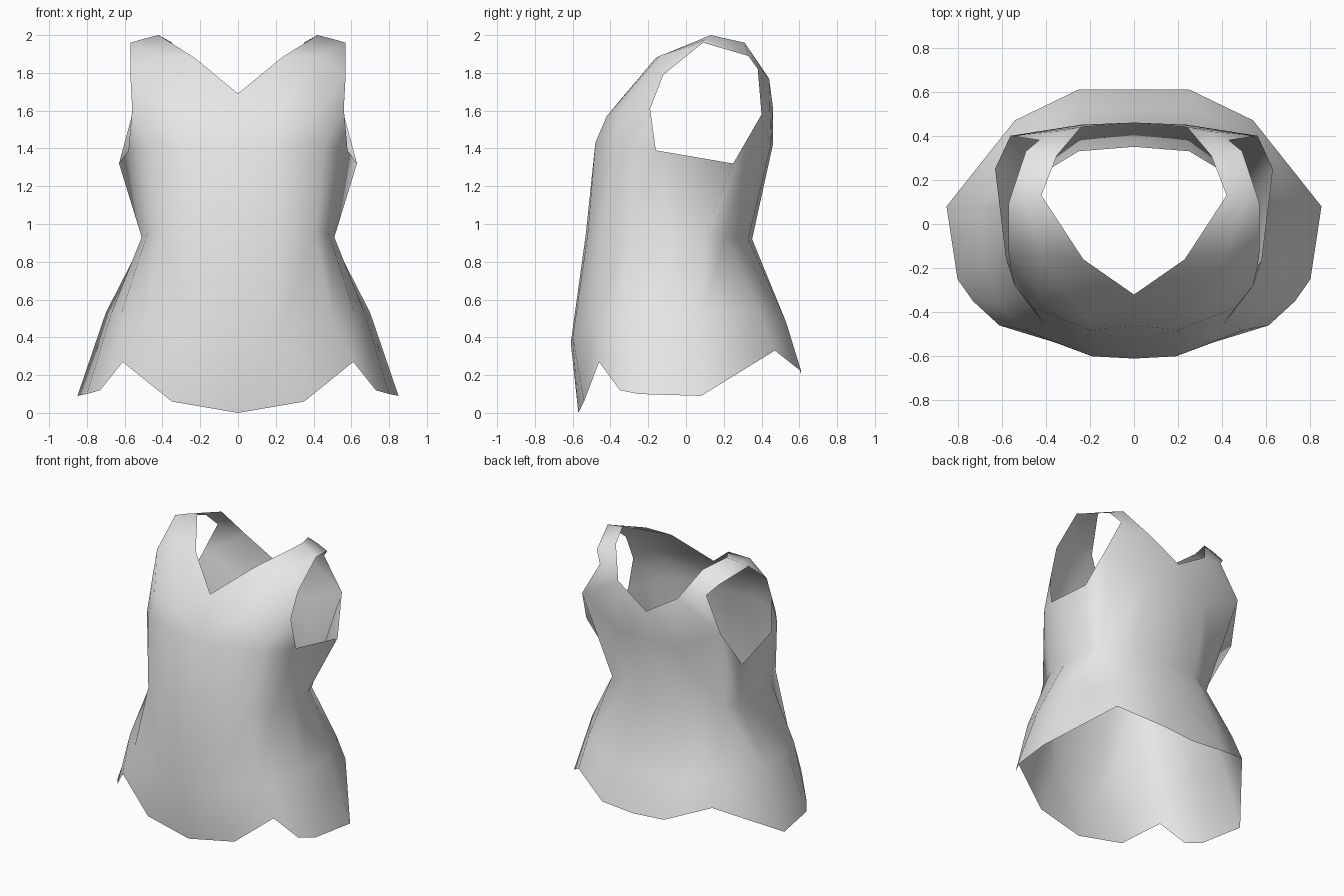
import bpy
import bmesh

# Remove the default object only
default_cube = bpy.data.objects.get("Cube")
if default_cube:
    bpy.data.objects.remove(default_cube, do_unlink=True)


def make_material(name, color):
    material = bpy.data.materials.new(name)
    material.use_nodes = True
    material.diffuse_color = color
    shader = next(n for n in material.node_tree.nodes if n.type == 'BSDF_PRINCIPLED')
    shader.inputs["Base Color"].default_value = color
    return material


def loft(bm, shared, sections):
    """Bridge neighbouring sections with quads; repeated points give triangles."""
    def vertex(point):
        if point not in shared:
            shared[point] = bm.verts.new(point)
        return shared[point]

    for lower, upper in zip(sections, sections[1:]):
        for i in range(len(lower) - 1):
            corners = [lower[i], lower[i + 1], upper[i + 1], upper[i]]
            corners = list(dict.fromkeys(corners))
            if len(corners) > 2:
                bm.faces.new([vertex(corner) for corner in corners])


# Half sections of the torso, each running from front centre to back centre
hem = [(0, -.57, 0), (.35, -.54, .06), (.61, -.46, .27), (.73, -.35, .12), (.8, -.25, .1),
       (.85, .08, .09), (.54, .47, .33), (.25, .61, .22), (0, .61, .2)]
hip = [(0, -.61, .37), (.19, -.6, .4), (.5, -.48, .5), (.62, -.36, .52), (.67, -.2, .53),
       (.7, .08, .53), (.52, .39, .53), (.25, .53, .48), (0, .53, .48)]
waist = [(0, -.53, .95), (.22, -.52, .95), (.41, -.45, .95), (.48, -.29, .95), (.51, -.1, .93),
         (.49, .1, .94), (.45, .21, .93), (.25, .33, .92), (0, .35, .92)]
chest = [(0, -.46, 1.42), (.2, -.48, 1.43), (.46, -.38, 1.42), (.54, -.28, 1.4), (.58, -.16, 1.39),
         (.63, .25, 1.32), (.56, .4, 1.58), (.24, .45, 1.42), (0, .46, 1.42)]

# Neckline points at the front and back centre
neck_front = (0, -.32, 1.69)
neck_back = (0, .46, 1.62)

# Strap sections from neckline to armhole, running over the shoulder
bust = [(.21, -.42, 1.57), (.43, -.35, 1.59), (.56, -.19, 1.61)]
collar = [(.23, -.16, 1.88), (.42, -.14, 1.89), (.57, -.12, 1.79)]
shoulder = [(.42, .13, 2), (.5, .11, 1.98), (.57, .09, 1.96)]
shoulder_back = [(.35, .31, 1.96), (.42, .32, 1.93), (.49, .33, 1.89)]
blade = [(.24, .44, 1.77), (.34, .42, 1.79), (.43, .38, 1.82)]
blade_base = [chest[7], chest[6], chest[6]]

bm = bmesh.new()
shared = {}

# Torso from hem up to the underarm
loft(bm, shared, [hem, hip, waist, chest])

# Upper front, closing the chest against the neckline and armhole
upper_front = [neck_front] + bust + [bust[-1]]
loft(bm, shared, [chest[:5], upper_front])
loft(bm, shared, [[neck_front, bust[0]], [neck_front, collar[0]]])

# Straps and upper back
loft(bm, shared, [bust, collar, shoulder, shoulder_back, blade, blade_base])
loft(bm, shared, [[chest[7], chest[8]], [blade[0], neck_back]])

mesh = bpy.data.meshes.new("tank_top")
bm.to_mesh(mesh)
bm.free()
mesh.materials.append(make_material("light_grey_cloth", (.8, .8, .8, 1)))

tank_top = bpy.data.objects.new("tank_top", mesh)
bpy.context.collection.objects.link(tank_top)

# Mirror to the other side and shade the cloth smoothly
mirror = tank_top.modifiers.new("mirror", 'MIRROR')
mirror.use_axis[0] = True
mirror.use_clip = True
mesh.shade_smooth()
